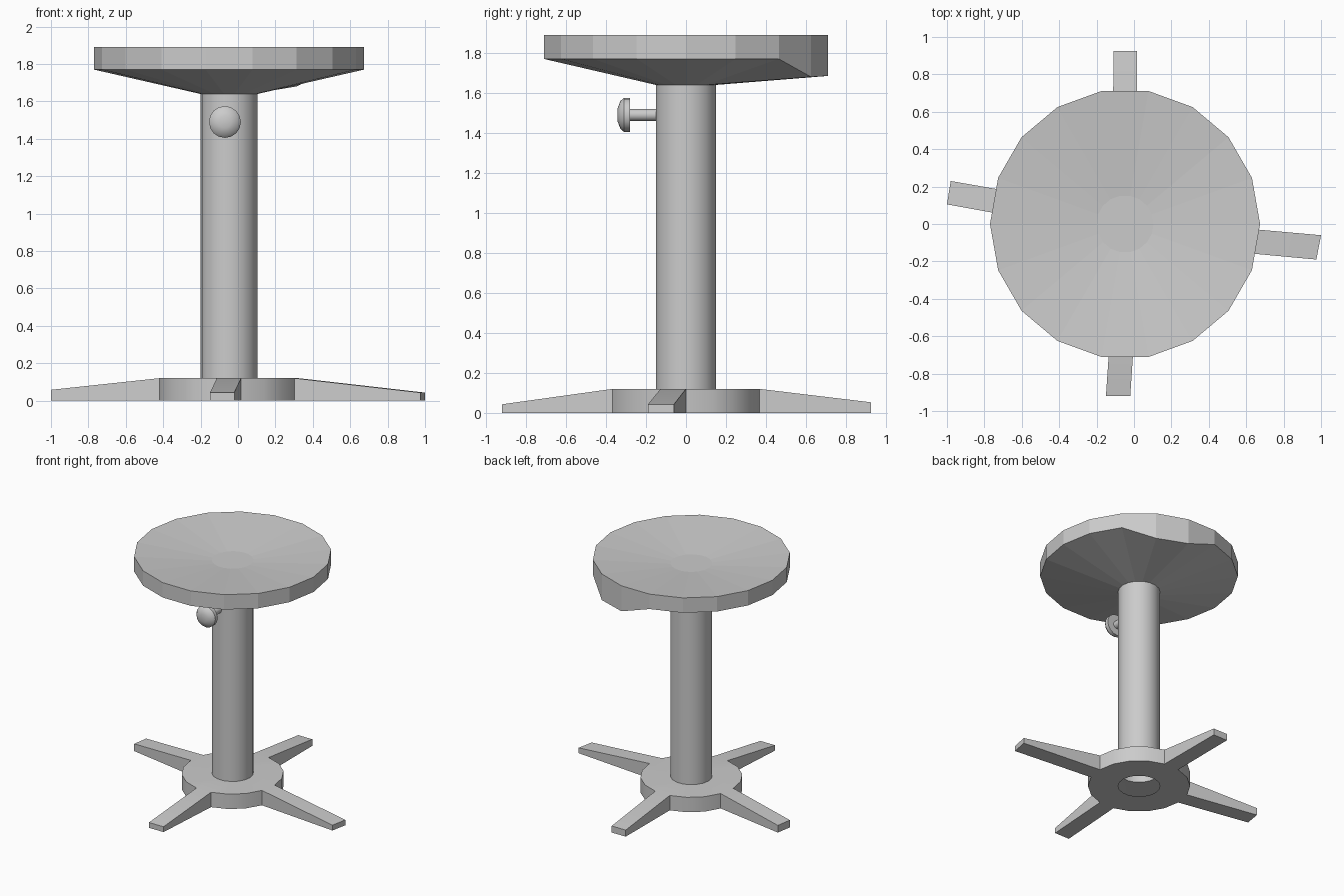
import bpy, bmesh
from math import sin, cos, pi, radians

if "Cube" in bpy.data.objects:
    bpy.data.objects.remove(bpy.data.objects["Cube"])

N = 18            # sides of all large round parts
CX = -0.048       # axis of the stool


def finish(name, bm, smooth=False):
    bmesh.ops.recalc_face_normals(bm, faces=bm.faces[:])
    me = bpy.data.meshes.new(name)
    bm.to_mesh(me)
    bm.free()
    ob = bpy.data.objects.new(name, me)
    bpy.context.collection.objects.link(ob)
    if smooth:
        bpy.ops.object.select_all(action='DESELECT')
        bpy.context.view_layer.objects.active = ob
        ob.select_set(True)
        bpy.ops.object.shade_smooth_by_angle(angle=radians(30))
    return ob


def rings(bm, profile, n=N):
    """Rings of vertices around z, one for each (radius, z)."""
    return [[bm.verts.new((CX + r * cos(2 * pi * i / n), r * sin(2 * pi * i / n), z))
             for i in range(n)] for r, z in profile]


def bridge(bm, a, b, skip=()):
    n = len(a)
    for i in range(n):
        if i not in skip:
            j = (i + 1) % n
            bm.faces.new((a[i], a[j], b[j], b[i]))


# base: hollow disc with four tapered feet drawn out of its rim facets
feet = {  # rim facet: two tip corners, tip height
    17: ((0.975, -0.19), (1.0, -0.06), 0.043),
    4: ((0.015, 0.925), (-0.11, 0.925), 0.053),
    8: ((-0.98, 0.23), (-1.0, 0.105), 0.058),
    13: ((-0.15, -0.92), (-0.02, -0.92), 0.043),
}
bm = bmesh.new()
hole_low, low, top, hole_top = rings(
    bm, [(0.153, 0), (0.373, 0), (0.373, 0.12), (0.153, 0.12)])
bridge(bm, hole_low, low)
bridge(bm, low, top, skip=feet)
bridge(bm, top, hole_top)
for k, (p, q, h) in feet.items():
    j = (k + 1) % N
    root = [low[k], low[j], top[j], top[k]]
    tip = [bm.verts.new((*c, z)) for c, z in ((p, 0), (q, 0), (q, h), (p, h))]
    bridge(bm, root, tip)
    bm.faces.new(tip)
finish("base", bm, smooth=True)

# column: open tube between base and seat
bm = bmesh.new()
bridge(bm, *rings(bm, [(0.153, 0.12), (0.153, 1.645)]))
finish("column", bm, smooth=True)

# seat: dished top, straight rim, conical underside
bm = bmesh.new()
rs = rings(bm, [(0.153, 1.64), (0.722, 1.77), (0.722, 1.89), (0.153, 1.835)])
for a, b in zip(rs, rs[1:]):
    bridge(bm, a, b)
bm.faces.new(rs[-1])
rs[1][3].co.z = 1.68      # drooping lip at the back
rs[1][4].co.z = 1.685
finish("seat", bm)

# height knob: stem and domed cap pointing forward
bm = bmesh.new()
prof = [(0.03, 0.13), (0.03, 0.28), (0.085, 0.28), (0.085, 0.31),
        (0.07, 0.328), (0.033, 0.342)]
n = 16
rs = [[bm.verts.new((-0.07 + r * cos(2 * pi * i / n), -d, 1.49 + r * sin(2 * pi * i / n)))
       for i in range(n)] for r, d in prof]
for a, b in zip(rs, rs[1:]):
    bridge(bm, a, b)
bm.faces.new(rs[0])
bm.faces.new(rs[-1])
finish("height_knob", bm, smooth=True)
